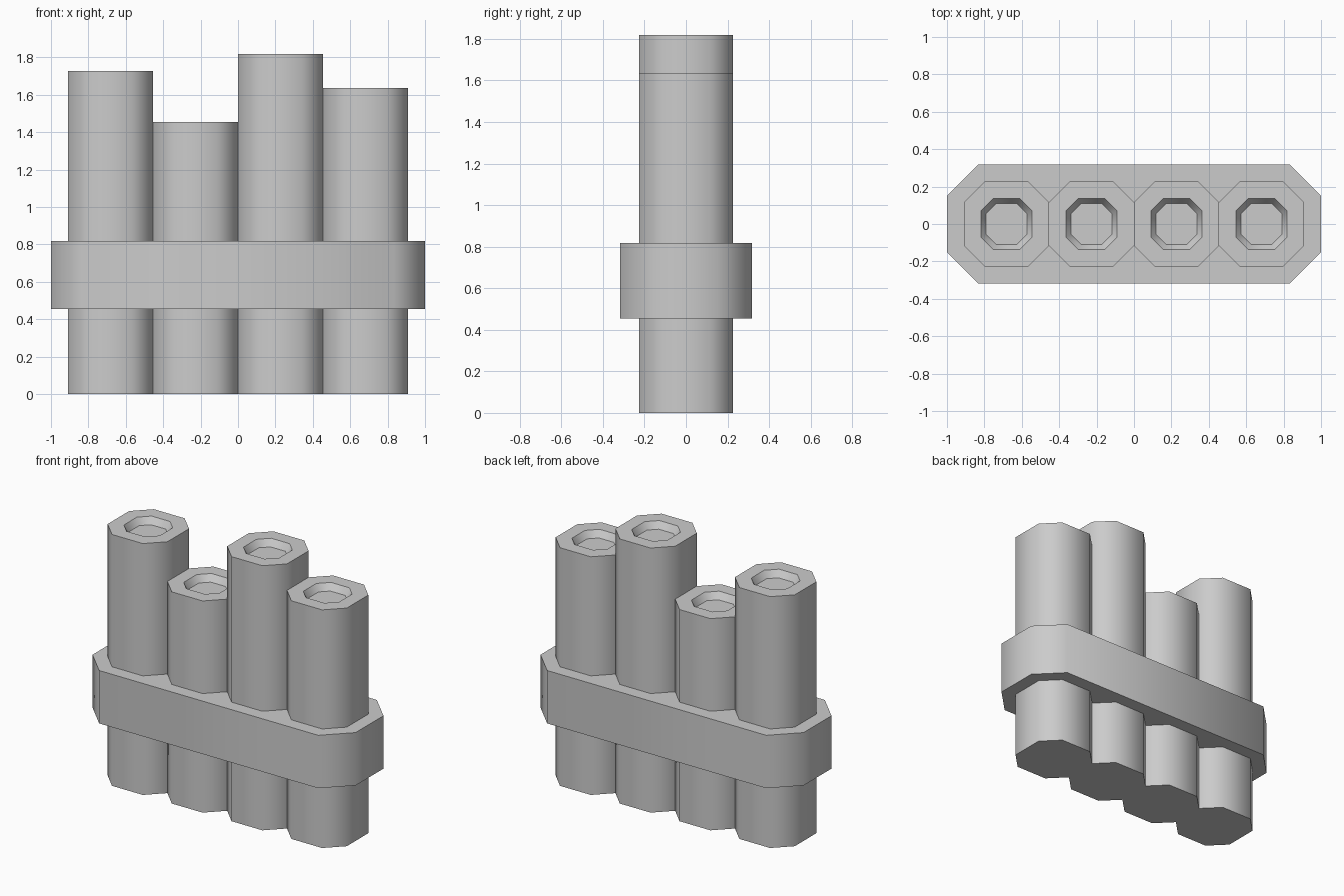
import bpy, bmesh, math

if "Cube" in bpy.data.objects:
    bpy.data.objects.remove(bpy.data.objects["Cube"])

U = 1 / 11  # grid module of the model


def chamfered(hx, hy, c):
    """Rectangle outline with cut corners, counter-clockwise."""
    return [(hx, -hy + c), (hx, hy - c), (hx - c, hy), (-hx + c, hy),
            (-hx, hy - c), (-hx, -hy + c), (-hx + c, -hy), (hx - c, -hy)]


def loft(name, x, sections):
    """Skin a stack of (outline, z) sections and cap both ends."""
    bm = bmesh.new()
    rings = [[bm.verts.new((px, py, z)) for px, py in outline] for outline, z in sections]
    for a, b in zip(rings, rings[1:]):
        for i in range(8):
            j = (i + 1) % 8
            bm.faces.new((a[i], a[j], b[j], b[i]))
    bm.faces.new(rings[0][::-1])
    bm.faces.new(rings[-1])
    mesh = bpy.data.meshes.new(name)
    bm.to_mesh(mesh)
    bm.free()
    obj = bpy.data.objects.new(name, mesh)
    obj.location.x = x
    bpy.context.collection.objects.link(obj)
    # Soft shading round the sides, crisp rims
    bpy.ops.object.select_all(action='DESELECT')
    obj.select_set(True)
    bpy.context.view_layer.objects.active = obj
    bpy.ops.object.shade_smooth_by_angle(angle=math.radians(50))
    return obj


def octagon(h):
    return chamfered(h, h, h * 0.485)


# Four pipes of different heights, each with a shallow tapered recess on top
for n, height in enumerate((19, 16, 20, 18)):
    top = height * U
    loft(f"pipe_{n + 1}", (n - 1.5) * 5 * U, [
        (octagon(2.5 * U), 0),
        (octagon(2.5 * U), top),
        (octagon(1.5 * U), top),
        (octagon(1.2 * U), top - 0.5 * U),
    ])

# Band that holds the pipes together
band = chamfered(1, 3.5 * U, 0.167)
loft("binding_band", 0, [(band, 5 * U), (band, 9 * U)])
